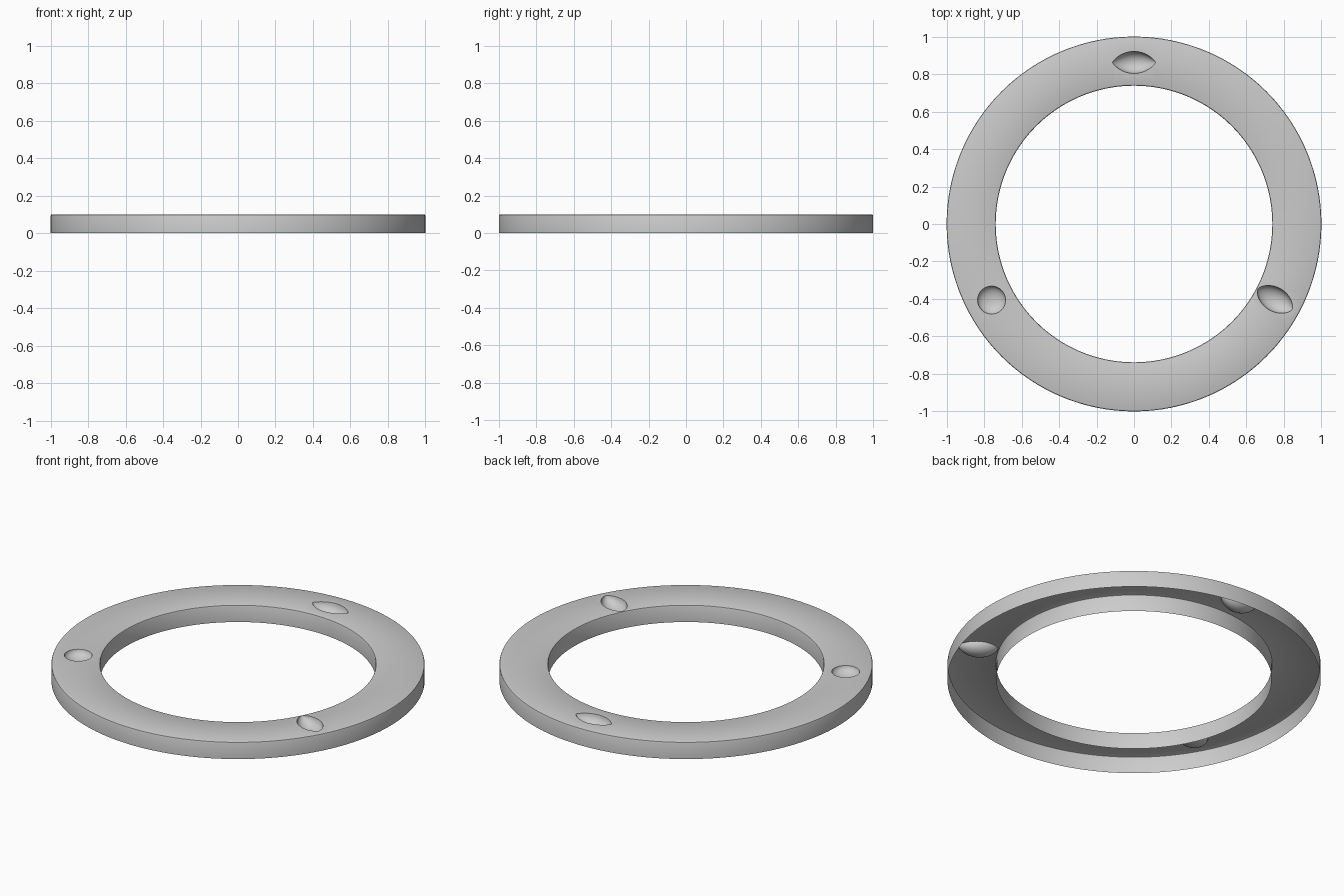
import bpy, bmesh, math
from mathutils import Matrix, Vector

if "Cube" in bpy.data.objects:
    bpy.data.objects.remove(bpy.data.objects["Cube"])

H, R_OUT, R_IN, BEV, SEG = 0.1, 1.0, 0.738, 0.008, 128


def add_object(name, bm):
    bmesh.ops.recalc_face_normals(bm, faces=bm.faces)
    mesh = bpy.data.meshes.new(name)
    bm.to_mesh(mesh)
    bm.free()
    obj = bpy.data.objects.new(name, mesh)
    bpy.context.collection.objects.link(obj)
    return obj


# Ring: closed cross-section swept around z
profile = [(R_OUT, 0), (R_OUT, H - BEV), (R_OUT - BEV * 0.3, H - BEV * 0.3), (R_OUT - BEV, H),
           (R_IN + BEV, H), (R_IN + BEV * 0.3, H - BEV * 0.3), (R_IN, H - BEV), (R_IN, 0)]
bm = bmesh.new()
loops = []
for i in range(SEG):
    a = 2 * math.pi * i / SEG
    loops.append([bm.verts.new((r * math.cos(a), r * math.sin(a), z)) for r, z in profile])
for i in range(SEG):
    p, q = loops[i], loops[(i + 1) % SEG]
    for j in range(len(profile)):
        k = (j + 1) % len(profile)
        bm.faces.new((p[j], q[j], q[k], p[k]))
ring = add_object("ring_plate", bm)


# Pits: a round dish, and pointed lens shapes revolved around a horizontal axis
def pit(name, x, y, angle, length, width, depth, power):
    bm = bmesh.new()
    bmesh.ops.create_uvsphere(bm, u_segments=24, v_segments=16, radius=1)
    for v in bm.verts:
        t = max(-1, min(1, v.co.z))
        side = Vector((v.co.x, v.co.y))
        if side.length > 1e-5:
            side = side.normalized() * (1 - t * t) ** power
        v.co = (t * length, side.x * width, side.y * depth)
    bm.transform(Matrix.Translation((x, y, H)) @ Matrix.Rotation(math.radians(angle), 4, 'Z'))
    obj = add_object(name, bm)
    obj.hide_render = True
    return obj


cutters = [
    pit("round_pit_cutter", -0.76, -0.406, 0, 0.075, 0.075, 0.042, 0.5),
    pit("tangent_pit_cutter", 0.0, 0.862, 0, 0.115, 0.059, 0.056, 0.8),
    pit("radial_pit_cutter", 0.752, -0.402, -31, 0.107, 0.064, 0.052, 0.65),
]
for c in cutters:
    mod = ring.modifiers.new(c.name, 'BOOLEAN')
    mod.operation = 'DIFFERENCE'
    mod.solver = 'EXACT'
    mod.object = c

# Bake the pits, then open the underside so the plate is a thin shell
dg = bpy.context.evaluated_depsgraph_get()
ring_mesh = bpy.data.meshes.new_from_object(ring.evaluated_get(dg))
ring.modifiers.clear()
ring.data = ring_mesh
for c in cutters:
    bpy.data.objects.remove(c)
bm = bmesh.new()
bm.from_mesh(ring_mesh)
under = [f for f in bm.faces if all(v.co.z < 1e-4 for v in f.verts)]
bmesh.ops.delete(bm, geom=under, context='FACES')
bm.to_mesh(ring_mesh)
bm.free()

bpy.context.view_layer.objects.active = ring
ring.select_set(True)
bpy.ops.object.shade_smooth_by_angle(angle=math.radians(30))
